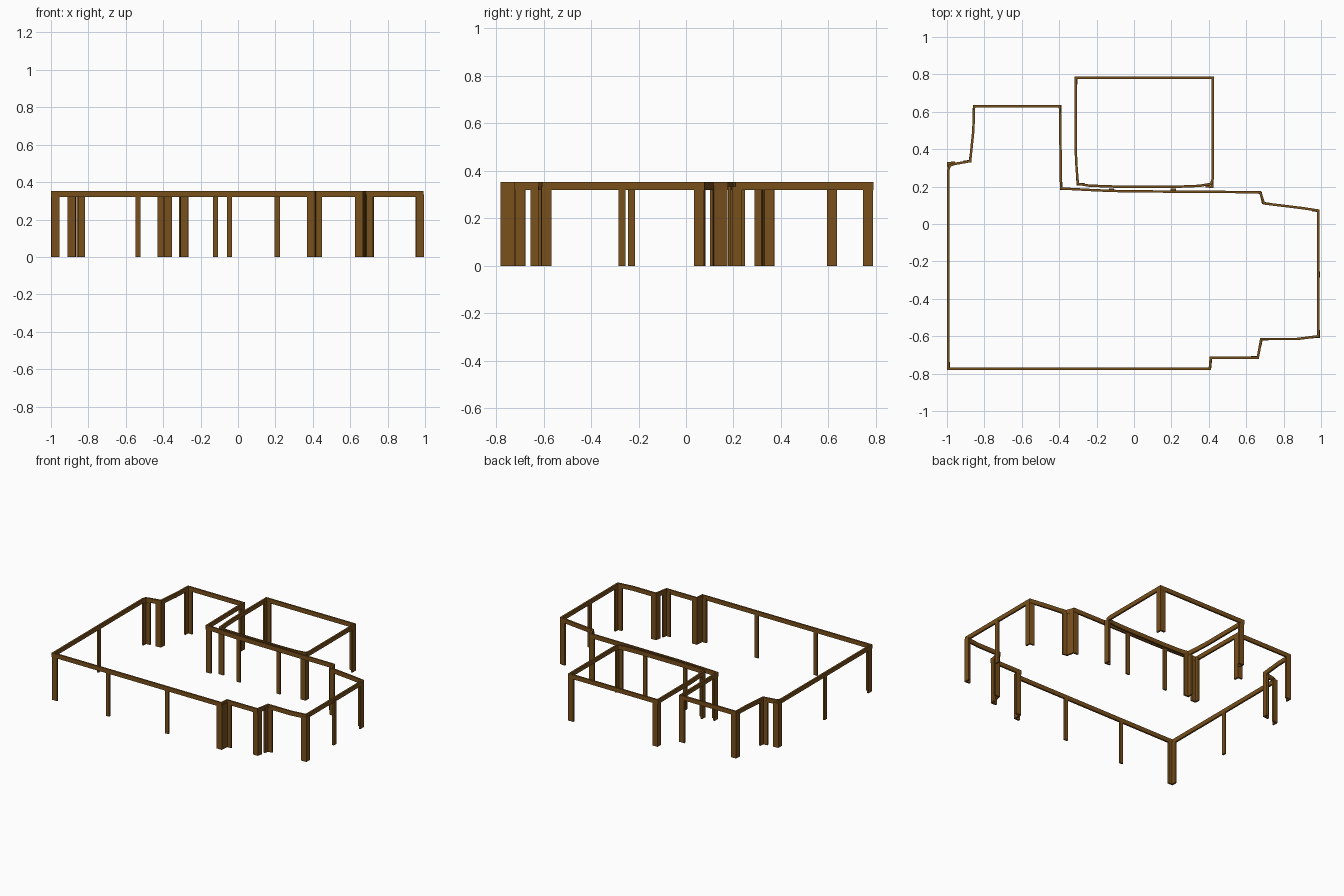
import bpy, bmesh
from mathutils import Vector

if "Cube" in bpy.data.objects:
    bpy.data.objects.remove(bpy.data.objects["Cube"])

T = 0.013               # plate thickness
ARM = 0.036             # length of each corner post wing
RAIL_Z = (0.32, 0.352)
POST_Z = (0.0, 0.335)

wood = bpy.data.materials.new("brown_wood")
wood.diffuse_color = (0.19, 0.08, 0.012, 1)
wood.use_nodes = True
wood.node_tree.nodes["Principled BSDF"].inputs["Base Color"].default_value = wood.diffuse_color


def plate(name, pts, z, closed=False, t=T):
    """Mitred upright strip following a plan path."""
    p = [Vector(q) for q in pts]
    n = len(p)
    bm = bmesh.new()
    rings = []
    for i in range(n):
        a = p[i] - p[i - 1] if (closed or i > 0) else p[1] - p[0]
        b = p[(i + 1) % n] - p[i] if (closed or i < n - 1) else a
        na = Vector((-a.y, a.x)).normalized()
        nb = Vector((-b.y, b.x)).normalized()
        m = (na + nb).normalized()
        m *= t / 2 / max(m.dot(na), 0.3)
        rings.append([bm.verts.new((*(p[i] + s * m), h))
                      for s, h in ((1, z[0]), (1, z[1]), (-1, z[1]), (-1, z[0]))])
    for i in range(n if closed else n - 1):
        r, s = rings[i], rings[(i + 1) % n]
        for k in range(4):
            bm.faces.new((r[k], r[(k + 1) % 4], s[(k + 1) % 4], s[k]))
    if not closed:
        bm.faces.new(rings[0])
        bm.faces.new(rings[-1])
    bmesh.ops.recalc_face_normals(bm, faces=bm.faces)
    me = bpy.data.meshes.new(name)
    bm.to_mesh(me)
    bm.free()
    me.materials.append(wood)
    ob = bpy.data.objects.new(name, me)
    bpy.context.collection.objects.link(ob)


def corner_posts(name, corners):
    """L-shaped post at each corner, wings along both walls."""
    n = len(corners)
    for i, c in enumerate(corners):
        c = Vector(c)
        a = (Vector(corners[i - 1]) - c).normalized() * ARM
        b = (Vector(corners[(i + 1) % n]) - c).normalized() * ARM
        plate(f"{name}_{i}", [c + a, c, c + b], POST_Z)


# Large outline rail, with its slight bends
plate("main_rail", [
    (-0.992, -0.775), (0.405, -0.775), (0.41, -0.715), (0.662, -0.715),
    (0.68, -0.615), (0.87, -0.615), (0.985, -0.6), (0.985, 0.072),
    (0.9, 0.085), (0.695, 0.11), (0.675, 0.17), (-0.05, 0.175), (-0.2, 0.18),
    (-0.39, 0.19), (-0.396, 0.63), (-0.855, 0.63), (-0.859, 0.5),
    (-0.876, 0.336), (-0.965, 0.32), (-0.985, 0.312), (-0.992, 0.29)], RAIL_Z, True)
corner_posts("main_corner_post", [
    (-0.99, -0.774), (0.406, -0.774), (0.412, -0.716), (0.662, -0.712),
    (0.682, -0.618), (0.988, -0.603), (0.985, 0.07), (0.69, 0.112),
    (0.677, 0.168), (-0.388, 0.188), (-0.395, 0.63), (-0.855, 0.63),
    (-0.876, 0.336), (-0.992, 0.325)])

# Smaller separate outline, bowed near its front corners
plate("annex_rail", [
    (-0.312, 0.783), (0.42, 0.783), (0.42, 0.24), (0.413, 0.215), (0.35, 0.204),
    (0.25, 0.2), (-0.1, 0.2), (-0.24, 0.205), (-0.3, 0.215), (-0.307, 0.3),
    (-0.312, 0.4)], RAIL_Z, True)
corner_posts("annex_corner_post", [
    (-0.31, 0.782), (0.42, 0.782), (0.418, 0.2), (-0.302, 0.213)])

# Single posts between corners
for i, (x, y) in enumerate([(-0.535, -0.775), (-0.045, -0.775), (-0.12, 0.183), (0.21, 0.183)]):
    plate(f"wall_post_{i}", [(x - 0.014, y), (x + 0.014, y)], POST_Z)
for i, (x, y) in enumerate([(-0.993, -0.23), (0.988, -0.27)]):
    plate(f"side_post_{i}", [(x, y - 0.015), (x, y + 0.015)], POST_Z)
